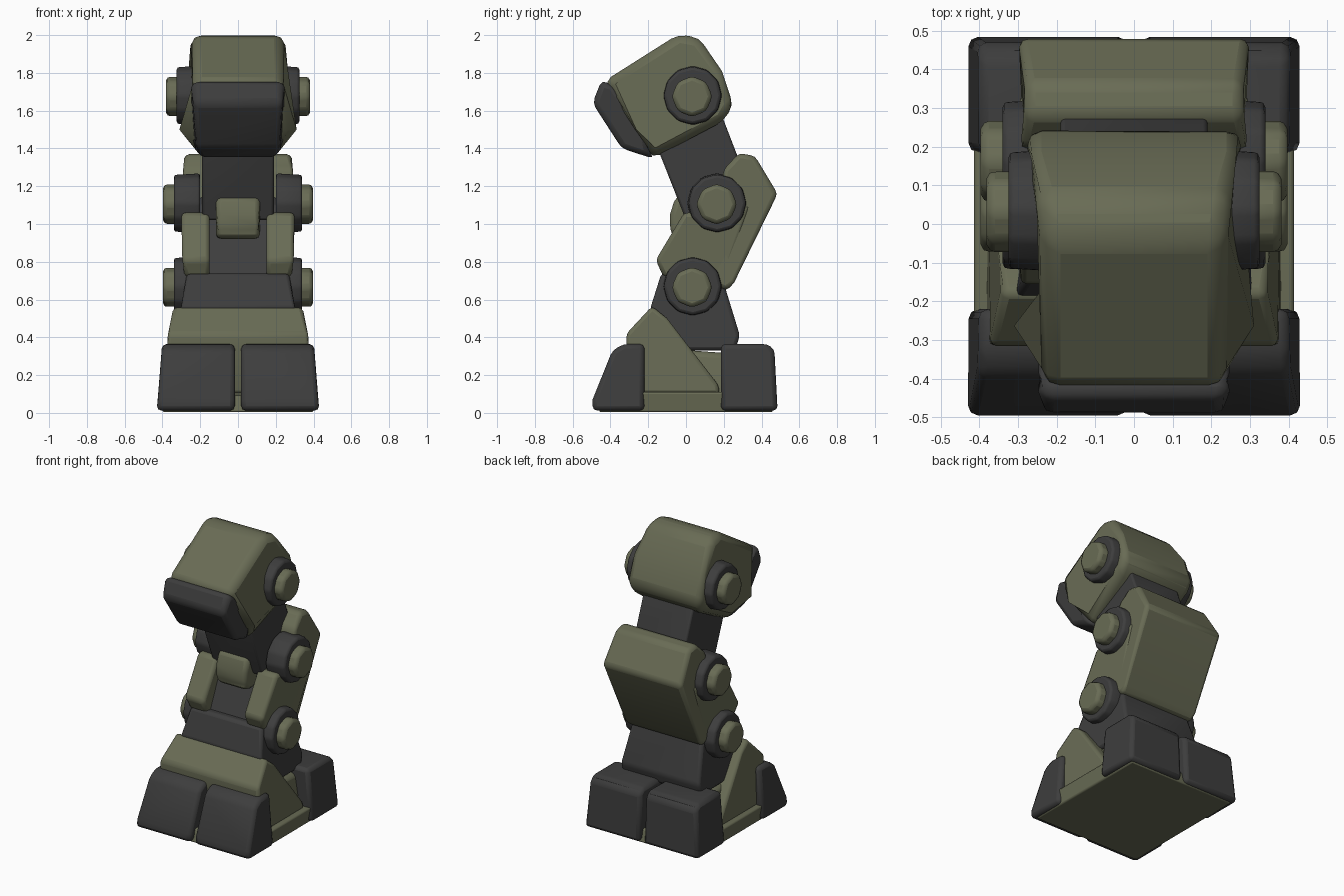
import bpy, bmesh, math
from mathutils import Matrix


def material(name, rgb):
    m = bpy.data.materials.new(name)
    m.diffuse_color = (*rgb, 1)
    return m


GREEN = material("olive green", (0.14, 0.148, 0.09))
DARK = material("charcoal", (0.047, 0.047, 0.047))


def finish(bm, name, mat, bevel):
    bmesh.ops.recalc_face_normals(bm, faces=bm.faces)
    me = bpy.data.meshes.new(name)
    bm.to_mesh(me)
    bm.free()
    ob = bpy.data.objects.new(name, me)
    bpy.context.collection.objects.link(ob)
    me.materials.append(mat)
    if bevel:
        b = ob.modifiers.new("bevel", 'BEVEL')
        b.width, b.segments, b.limit_method = bevel, 2, 'ANGLE'
        b.angle_limit = math.radians(25)
    bpy.ops.object.select_all(action='DESELECT')
    ob.select_set(True)
    bpy.context.view_layer.objects.active = ob
    bpy.ops.object.shade_smooth_by_angle(angle=math.radians(40))
    return ob


def slab(name, mat, pts, inner=None, bevel=0.03, side=1):
    """Side profile of (y, z, half width); inner=None spans both sides."""
    bm = bmesh.new()
    a = [bm.verts.new((side * w, y, z)) for y, z, w in pts]
    b = [bm.verts.new((side * (-w if inner is None else inner), y, z)) for y, z, w in pts]
    bm.faces.new(a)
    bm.faces.new(b[::-1])
    n = len(pts)
    for i in range(n):
        j = (i + 1) % n
        bm.faces.new((a[i], b[i], b[j], a[j]))
    return finish(bm, name, mat, bevel)


def disc(name, mat, y, z, r, x0, x1, side, sides, bevel, taper=1.0):
    bm = bmesh.new()
    bmesh.ops.create_cone(bm, cap_ends=True, segments=sides, radius1=r,
                          radius2=r * taper, depth=x1 - x0)
    rot = Matrix.Rotation(side * math.pi / 2, 4, 'Y')
    bmesh.ops.transform(bm, verts=bm.verts,
                        matrix=Matrix.Translation((side * (x0 + x1) / 2, y, z)) @ rot)
    finish(bm, name, mat, bevel)


# Foot: sole, heel mount and sloped instep armour
slab("sole", GREEN, [(-0.46, 0.004, 0.4), (0.46, 0.004, 0.4), (0.44, 0.09, 0.41),
                     (0.2, 0.11, 0.415), (-0.24, 0.11, 0.415), (-0.44, 0.09, 0.41)], bevel=0.01)
slab("heel_mount", GREEN, [(-0.1, 0.08, 0.34), (0.34, 0.08, 0.34), (0.3, 0.31, 0.3),
                           (-0.1, 0.34, 0.3)])
slab("instep_armour", GREEN, [(-0.26, 0.1, 0.38), (0.18, 0.1, 0.38), (0.17, 0.15, 0.375),
                              (-0.1, 0.5, 0.355), (-0.18, 0.565, 0.34), (-0.315, 0.42, 0.375),
                              (-0.315, 0.33, 0.38)], bevel=0.02)

# Ankle block rising from the foot
slab("ankle_block", DARK, [(-0.08, 0.33, 0.3), (0.26, 0.33, 0.3), (0.285, 0.41, 0.3),
                           (0.19, 0.72, 0.26), (-0.13, 0.74, 0.27), (-0.19, 0.55, 0.31)],
     bevel=0.02)

# Shin: back shell, dark core and knee pad
slab("shin_back_shell", GREEN, [(0.1, 0.7, 0.28), (0.215, 0.645, 0.28), (0.255, 0.69, 0.295),
                                (0.485, 1.16, 0.3), (0.365, 1.36, 0.28), (0.28, 1.375, 0.28),
                                (0.2, 1.29, 0.3)], bevel=0.025)
slab("shin_core", DARK, [(-0.09, 0.72, 0.21), (0.15, 0.7, 0.21), (0.32, 1.2, 0.21),
                         (0.08, 1.1, 0.21)], bevel=0.015)
slab("knee_pad", GREEN, [(-0.085, 1.05, 0.12), (-0.055, 1.145, 0.115), (0.08, 1.145, 0.115),
                         (0.08, 0.92, 0.12), (-0.06, 0.92, 0.11), (-0.085, 0.97, 0.12)])

# Thigh strut
slab("thigh", DARK, [(-0.0, 1.02, 0.19), (0.18, 1.02, 0.19), (0.28, 1.34, 0.19),
                     (0.18, 1.6, 0.19), (-0.1, 1.6, 0.19), (-0.15, 1.4, 0.19)], bevel=0.012)

# Hip housing with dark front plate
slab("hip_housing", GREEN, [(-0.435, 1.755, 0.235), (-0.04, 2.005, 0.235), (0.07, 1.985, 0.25),
                            (0.19, 1.81, 0.285), (0.25, 1.63, 0.285), (0.2, 1.545, 0.27),
                            (-0.18, 1.345, 0.215), (-0.27, 1.5, 0.265)], bevel=0.045)
slab("hip_front_plate", DARK, [(-0.445, 1.765, 0.235), (-0.495, 1.64, 0.24),
                               (-0.34, 1.40, 0.23), (-0.17, 1.345, 0.2),
                               (-0.23, 1.47, 0.262), (-0.39, 1.73, 0.262)], bevel=0.03)

for s, tag in ((1, "right"), (-1, "left")):
    # Front toe and heel blocks
    slab("toe_" + tag, DARK, [(-0.495, 0.012, 0.43), (-0.495, 0.07, 0.428), (-0.39, 0.33, 0.405),
                              (-0.33, 0.365, 0.4), (-0.22, 0.365, 0.4), (-0.22, 0.012, 0.43)],
         inner=0.017, side=s, bevel=0.025)
    slab("heel_" + tag, DARK, [(0.185, 0.012, 0.43), (0.185, 0.365, 0.4), (0.43, 0.365, 0.4),
                               (0.468, 0.335, 0.405), (0.485, 0.012, 0.43)],
         inner=0.017, side=s, bevel=0.03)
    # Shin side plates
    slab("shin_side_plate_" + tag, GREEN, [(-0.16, 0.81, 0.3), (-0.12, 0.72, 0.28),
                                           (0.2, 0.68, 0.28), (0.34, 1.1, 0.3),
                                           (0.05, 1.06, 0.3), (-0.01, 1.06, 0.3)],
         inner=0.15, side=s, bevel=0.022)
    # Joint hubs and their caps
    for joint, y, z, out in (("ankle", 0.035, 0.67, 0.34), ("knee", 0.165, 1.11, 0.34),
                             ("hip", 0.035, 1.68, 0.325)):
        disc(f"{joint}_hub_{tag}", DARK, y, z, 0.16, 0.2, out, s, 12, 0.015, 0.95)
        disc(f"{joint}_cap_{tag}", GREEN, y - 0.003, z - 0.005, 0.108, 0.25, out + 0.057,
             s, 8, 0.022)
